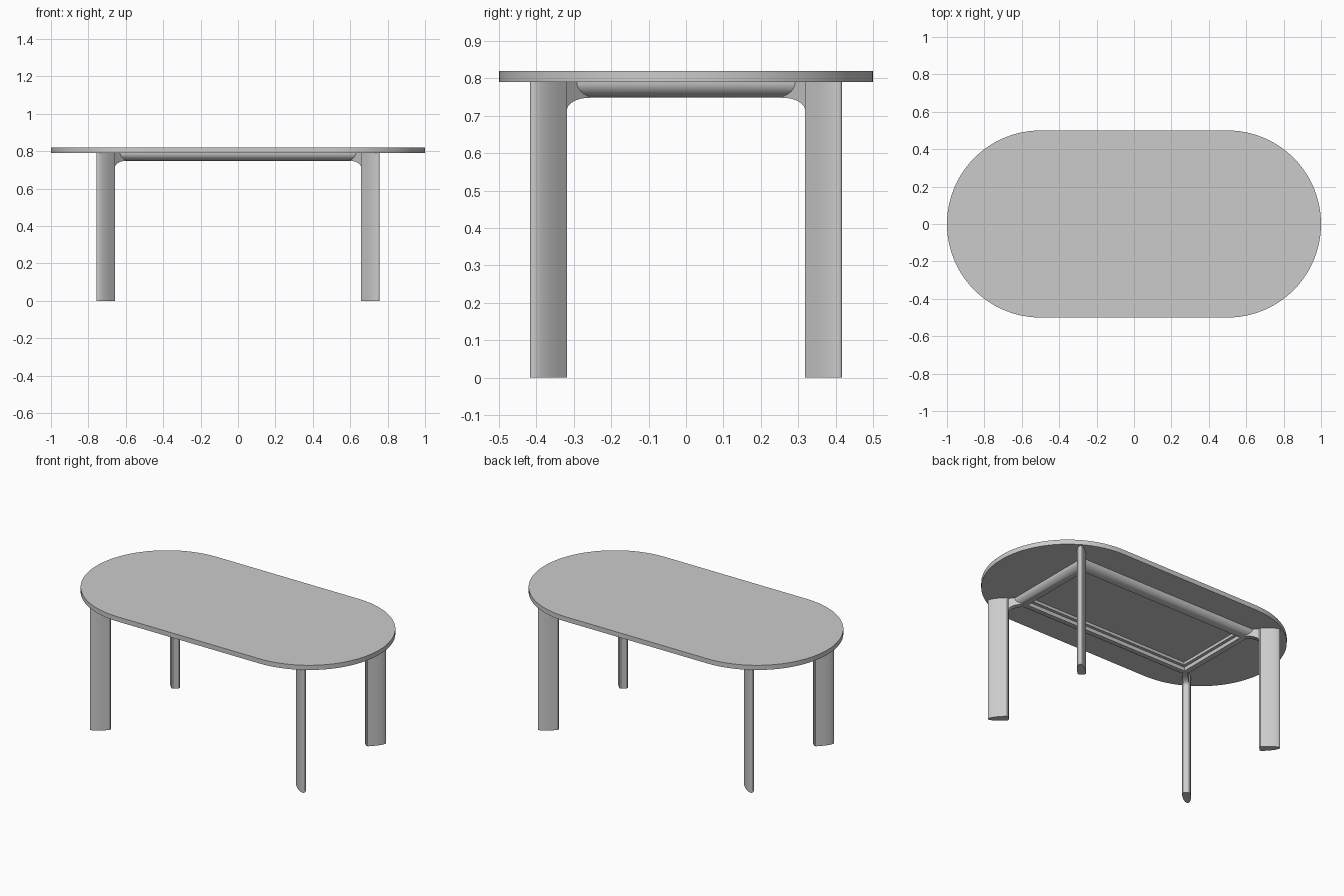
import bpy
import bmesh
from math import sin, cos, pi, radians, sqrt
from mathutils import Vector

cube = bpy.data.objects.get("Cube")
if cube:
    bpy.data.objects.remove(cube, do_unlink=True)

# Single painted finish
grey = bpy.data.materials.new("soft_grey")
grey.use_nodes = True
colour = (0.6, 0.6, 0.6, 1)
grey.diffuse_color = colour
grey.node_tree.nodes["Principled BSDF"].inputs["Base Color"].default_value = colour

TOP, UNDER, FOOT = 0.82, 0.79, 0.015
TIP = Vector((0.754, 0.415))           # outer tip of a leg
LEG_DEPTH = 0.12


def finish(name, bm, angle=30):
    bmesh.ops.recalc_face_normals(bm, faces=bm.faces)
    mesh = bpy.data.meshes.new(name)
    bm.to_mesh(mesh)
    bm.free()
    mesh.materials.append(grey)
    obj = bpy.data.objects.new(name, mesh)
    bpy.context.collection.objects.link(obj)
    bpy.ops.object.select_all(action="DESELECT")
    obj.select_set(True)
    bpy.context.view_layer.objects.active = obj
    bpy.ops.object.shade_smooth_by_angle(angle=radians(angle))
    return obj


def prism(name, outline, offset, angle=30):
    """Extrude a closed 3D outline along an offset."""
    bm = bmesh.new()
    face = bm.faces.new([bm.verts.new(p) for p in outline])
    new = bmesh.ops.extrude_face_region(bm, geom=[face])["geom"]
    verts = [v for v in new if isinstance(v, bmesh.types.BMVert)]
    bmesh.ops.translate(bm, verts=verts, vec=offset)
    return finish(name, bm, angle)


# Stadium-shaped tabletop
stadium = []
for side, start in ((1, -pi / 2), (-1, pi / 2)):
    for i in range(49):
        a = start + pi * i / 48
        stadium.append((side * 0.5 + 0.5 * cos(a), 0.5 * sin(a), UNDER))
prism("tabletop", stadium, (0, 0, TOP - UNDER))

# Leg section: flat chamfered inner end, sides curving to a narrow rounded tip
half = [(0, 0.017), (0.008, 0.025)]
for i in range(1, 13):
    a = pi / 2 * i / 12
    half.append((0.03 + (LEG_DEPTH - 0.03) * sin(a), 0.025 * cos(a)))
section = half[:-1] + [(LEG_DEPTH, 0)] + [(t, -w) for t, w in reversed(half[:-1])]

# Concave bracket profile running inward from the leg
bracket = [(0.004, UNDER), (0.004, 0.715)]
for i in range(9):
    a = pi / 2 * i / 8
    bracket.append((-0.085 * (1 - cos(a)), 0.715 + 0.033 * sin(a)))
bracket.append((-0.085, UNDER))

for sx, x_name in ((1, "left"), (-1, "right")):
    for sy, y_name in ((-1, "front"), (1, "back")):
        where = f"{y_name}_{x_name}"
        out = Vector((sx, sy, 0)) / sqrt(2)
        across = Vector((-out.y, out.x, 0))
        inner = Vector((sx * TIP.x, sy * TIP.y, 0)) - out * LEG_DEPTH

        def place(t, w, z):
            return inner + out * t + across * w + Vector((0, 0, z))

        prism("leg_" + where, [place(t, w, FOOT) for t, w in section],
              (0, 0, UNDER - FOOT))
        prism("foot_" + where, [place(t, w, 0) for t, w in section], (0, 0, FOOT))
        prism("bracket_" + where, [place(t, -0.017, z) for t, z in bracket],
              across * 0.034)

# Mitred apron frame: rounded outer face, stepped inner face
profile = []
for i in range(11):
    a = pi / 2 * i / 10
    profile.append((0.055 * (1 - cos(a)), UNDER - 0.042 * sin(a)))
profile += [(0.064, 0.748), (0.064, 0.772), (0.084, 0.772), (0.084, UNDER)]
bm = bmesh.new()
rings = []
for sx, sy in ((1, 1), (-1, 1), (-1, -1), (1, -1)):
    rings.append([bm.verts.new((sx * (0.655 - d), sy * (0.315 - d), z))
                  for d, z in profile])
for k in range(4):
    a, b = rings[k], rings[(k + 1) % 4]
    for i in range(len(profile)):
        j = (i + 1) % len(profile)
        bm.faces.new((a[i], a[j], b[j], b[i]))
finish("apron_frame", bm)
